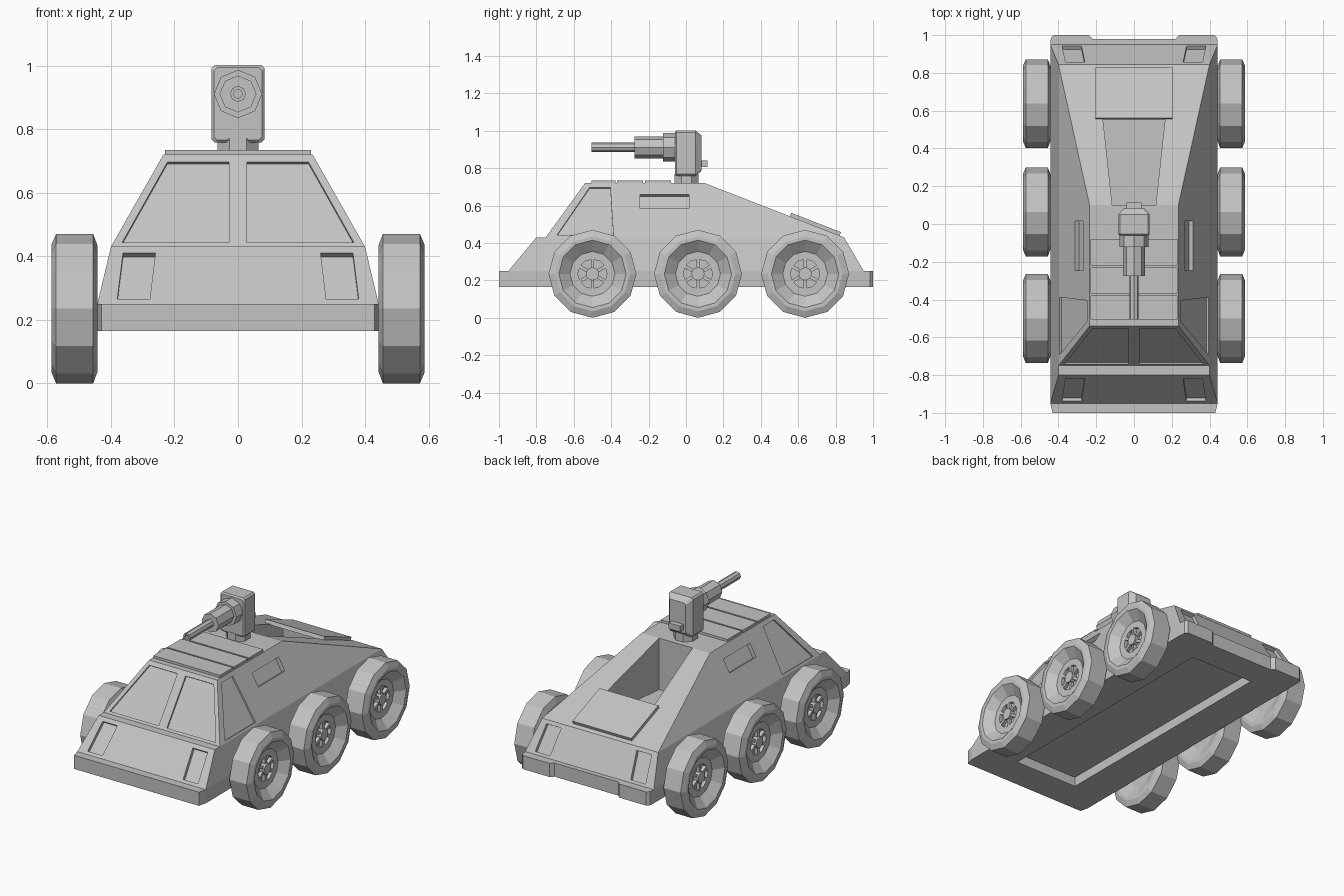
import bpy, bmesh
from math import cos, sin, pi, atan2
from mathutils import Vector, Matrix

if "Cube" in bpy.data.objects:
    bpy.data.objects.remove(bpy.data.objects["Cube"], do_unlink=True)

grey = bpy.data.materials.new("light_grey")
grey.use_nodes = True
grey.diffuse_color = (0.55, 0.55, 0.55, 1)
grey.node_tree.nodes["Principled BSDF"].inputs["Base Color"].default_value = (0.55, 0.55, 0.55, 1)


def finish(name, bm, matrix=None):
    bmesh.ops.recalc_face_normals(bm, faces=bm.faces)
    if matrix:
        bm.transform(matrix)
    mesh = bpy.data.meshes.new(name)
    bm.to_mesh(mesh)
    bm.free()
    mesh.materials.append(grey)
    obj = bpy.data.objects.new(name, mesh)
    bpy.context.collection.objects.link(obj)
    return obj


def box(name, centre, size, bevel=0, matrix=None):
    bm = bmesh.new()
    bmesh.ops.create_cube(bm, size=1)
    bm.transform(Matrix.Translation(centre) @ Matrix.Diagonal((*size, 1)))
    if bevel:
        bmesh.ops.bevel(bm, geom=bm.edges[:], offset=bevel, segments=1, affect='EDGES')
    return finish(name, bm, matrix)


def loft(bm, rings):
    loops = [[bm.verts.new(p) for p in ring] for ring in rings]
    for a, b in zip(loops, loops[1:]):
        for i in range(len(a)):
            j = (i + 1) % len(a)
            bm.faces.new((a[i], a[j], b[j], b[i]))
    bm.faces.new(loops[0])
    bm.faces.new(loops[-1])


def lathe(name, profile, sides, matrix, bm=None):
    # profile holds (distance along local z, radius)
    bm = bm or bmesh.new()
    loft(bm, [[(r * cos(2 * pi * k / sides), r * sin(2 * pi * k / sides), h)
               for k in range(sides)] for h, r in profile])
    return finish(name, bm, matrix)


# Hull: one closed shell of bumper skirt, sloped sides and cabin
bm = bmesh.new()


def mirrored(half):
    return half + [(-x, y) for x, y in reversed(half)]


outline = mirrored([(0.43, -1), (0.443, -0.95), (0.443, 0.95), (0.44, 0.985),
                    (0.425, 1), (0.24, 1), (0.22, 0.98)])
low = [bm.verts.new((x, y, 0.165)) for x, y in outline]
top = [bm.verts.new((x, y, 0.25)) for x, y in outline]
n = len(outline)
for i in range(n):
    j = (i + 1) % n
    bm.faces.new((low[i], low[j], top[j], top[i]))
bm.faces.new(low)
bm.faces.new((top[0], top[1], top[-2], top[-1]))
bm.faces.new(top[2:n - 2])


def pair(x, y, z):
    return [bm.verts.new((s * x, y, z)) for s in (1, -1)]


ledge, sill, tail = pair(0.4, -0.8, 0.43), pair(0.4, -0.75, 0.43), pair(0.4, 0.845, 0.43)
roof_f, roof_b = pair(0.235, -0.54, 0.72), pair(0.235, 0.1, 0.72)
front, back = (top[1], top[-2]), (top[2], top[-3])
for a, b in ((front, ledge), (ledge, sill), (sill, roof_f), (roof_f, roof_b),
             (roof_b, tail), (tail, back)):
    bm.faces.new((a[0], b[0], b[1], a[1]))
for s in (0, 1):
    bm.faces.new((front[s], back[s], tail[s], sill[s], ledge[s]))
    bm.faces.new((sill[s], tail[s], roof_b[s], roof_f[s]))
hull = finish("hull", bm)

# Recesses: prisms cut into the hull faces
cut = bmesh.new()


def prism(points, depth, out=0.03):
    pts = [Vector(p) for p in points]
    nrm = (pts[1] - pts[0]).cross(pts[2] - pts[0]).normalized()
    if nrm.z < 0:
        nrm.negate()
    loft(cut, [[p + nrm * out for p in pts], [p - nrm * depth for p in pts]])


def on_face(y0, z0, y1, z1):
    return lambda x, z: (x, y0 + (z - z0) * (y1 - y0) / (z1 - z0), z)


def on_side(y, z):
    return (0.4 - (z - 0.43) * 0.165 / 0.29, y, z)


windshield = on_face(-0.75, 0.43, -0.54, 0.72)
nose = on_face(-0.95, 0.25, -0.8, 0.43)
stern = on_face(0.95, 0.25, 0.845, 0.43)
lamp = [(0.26, 0.41), (0.362, 0.41), (0.38, 0.265), (0.278, 0.265)]
pane = [(0.028, 0.443), (0.365, 0.443), (0.222, 0.697), (0.028, 0.697)]
side_pane = [(-0.69, 0.442), (-0.515, 0.697), (-0.405, 0.697), (-0.388, 0.442)]
vent = [(-0.245, 0.585), (-0.245, 0.66), (0.016, 0.66), (0.016, 0.585)]
for s in (1, -1):
    for pts, depth in (([windshield(*p) for p in pane], 0.01),
                       ([nose(*p) for p in lamp], 0.02),
                       ([stern(*p) for p in lamp], 0.02),
                       ([on_side(*p) for p in side_pane], 0.01),
                       ([on_side(*p) for p in vent], 0.025)):
        prism([(s * x, y, z) for x, y, z in pts], depth)
# Open rear bay and belly recess
prism([(-0.115, 0.1, 0.9), (0.115, 0.1, 0.9), (0.18, 0.7, 0.9), (-0.18, 0.7, 0.9)], 0.5)
prism([(-0.22, -0.8, 0.165), (0.22, -0.8, 0.165), (0.22, 0.8, 0.165), (-0.22, 0.8, 0.165)], -0.06, 0.06 + 0.005)
bmesh.ops.delete(cut, geom=cut.verts[-8:], context='VERTS')
bmesh.ops.create_cube(cut, size=1, matrix=Matrix.Translation((0, 0, 0.165)) @ Matrix.Diagonal((0.44, 1.6, 0.12, 1)))
cutter = finish("recess_cutter", cut)
cutter.hide_render = True
mod = hull.modifiers.new("recesses", 'BOOLEAN')
mod.operation, mod.solver, mod.object = 'DIFFERENCE', 'EXACT', cutter
bpy.context.view_layer.objects.active = hull
bpy.ops.object.modifier_apply(modifier=mod.name)
bpy.data.objects.remove(cutter, do_unlink=True)

# Roof plates and rear hatch
for i, (a, b) in enumerate(((-0.505, -0.378), (-0.368, -0.23), (-0.22, -0.08))):
    box(f"roof_plate_{i + 1}", (0, (a + b) / 2, 0.725), (0.46, b - a, 0.02))
tilt = Matrix.Translation((0, 0.688, 0.491)) @ Matrix.Rotation(atan2(-0.29, 0.745), 4, 'X')
box("rear_hatch", (0, 0, 0.008), (0.405, 0.285, 0.024), 0, tilt)

# Wheels: dished tyre and rim, hub and spokes
tyre = [(0.03, 0.1), (0, 0.18), (0, 0.2), (0.013, 0.235), (0.13, 0.235), (0.145, 0.2),
        (0.145, 0.18), (0.1, 0.12), (0.1, 0.078), (0.08, 0.078)]
for s, side in ((1, "left"), (-1, "right")):
    for y, place in ((-0.5, "front"), (0.064, "middle"), (0.637, "rear")):
        place_m = Matrix.Translation((s * 0.443, y, 0.235)) @ Matrix.Rotation(s * pi / 2, 4, 'Y')
        lathe(f"{side}_{place}_wheel", tyre, 12, place_m)
        lathe(f"{side}_{place}_hub", [(0.075, 0.035), (0.11, 0.035)], 12, place_m)
        for k in range(6):
            turn = place_m @ Matrix.Rotation(k * pi / 3, 4, 'Z')
            box(f"{side}_{place}_spoke_{k + 1}", (0.053, 0, 0.09), (0.054, 0.018, 0.022), 0, turn)

# Gun mount: neck, housing and rear knob
lathe("gun_neck", [(0.715, 0.07), (0.77, 0.07)], 8,
      Matrix.Translation((0, 0.002, 0)) @ Matrix.Rotation(pi / 8, 4, 'Z'))
bm = bmesh.new()


def slab(y, w, z0, z1, c=0.01):
    return [(w - c, y, z0), (w, y, z0 + c), (w, y, z1 - c), (w - c, y, z1),
            (c - w, y, z1), (-w, y, z1 - c), (-w, y, z0 + c), (c - w, y, z0)]


loft(bm, [slab(-0.06, 0.075, 0.766, 0.994), slab(-0.052, 0.083, 0.758, 1.002),
          slab(0.05, 0.083, 0.758, 1.002), slab(0.083, 0.055, 0.785, 0.975)])
finish("gun_housing", bm)
box("rear_knob", (0, 0.095, 0.823), (0.08, 0.04, 0.036))

# Gun: stepped octagonal sleeve and hollow barrel
aim = Matrix.Translation((0, 0, 0.911)) @ Matrix.Rotation(pi / 2, 4, 'X')
lathe("gun_collar", [(0.05, 0.076), (0.122, 0.076)], 8, aim)
lathe("gun_sleeve", [(0.11, 0.058), (0.275, 0.058)], 8, aim)
lathe("gun_barrel", [(0.26, 0.025), (0.505, 0.025), (0.505, 0.014), (0.45, 0.014)], 8, aim)
